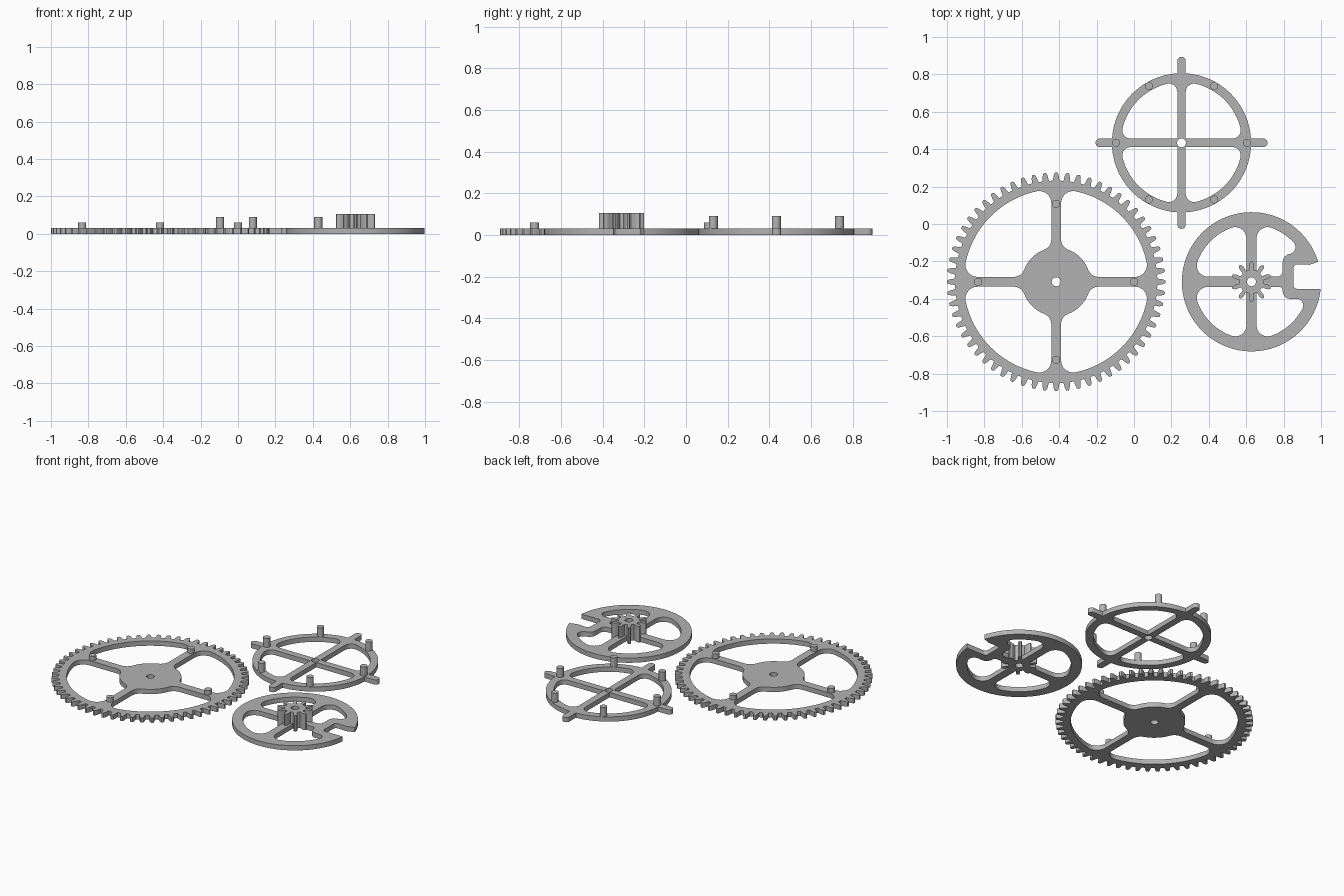
import bpy, bmesh
from math import pi, sin, cos, tan, atan2, sqrt, hypot
from mathutils import Vector

cube = bpy.data.objects.get("Cube")
if cube:
    bpy.data.objects.remove(cube, do_unlink=True)

THICK = 0.031
BORE = 0.024
PIN = 0.0215

grey = bpy.data.materials.new("plain grey")
grey.use_nodes = True
COLOUR = (0.45, 0.45, 0.45, 1)
grey.diffuse_color = COLOUR
grey.node_tree.nodes["Principled BSDF"].inputs["Base Color"].default_value = COLOUR


def arc(cx, cy, r, a, b, n=8):
    return [(cx + r * cos(a + (b - a) * i / n), cy + r * sin(a + (b - a) * i / n))
            for i in range(n + 1)]


def circle(r, n=32):
    return arc(0, 0, r, 0, 2 * pi, n)[:-1]


def turn(points, a):
    return [(x * cos(a) - y * sin(a), x * sin(a) + y * cos(a)) for x, y in points]


def swap(points):
    """Mirror across the diagonal, keeping the direction of travel."""
    return [(y, x) for x, y in reversed(points)]


def rounded(corner, before, after, r):
    """Fillet one corner between two straight edges."""
    c = Vector(corner)
    u = (Vector(before) - c).normalized()
    v = (Vector(after) - c).normalized()
    half = u.angle(v) / 2
    mid = c + (u + v).normalized() * r / sin(half)
    p, q = c + u * r / tan(half) - mid, c + v * r / tan(half) - mid
    a = atan2(p.y, p.x)
    sweep = (atan2(q.y, q.x) - a + pi) % (2 * pi) - pi
    return arc(mid.x, mid.y, r, a, a + sweep, 6)


def rim_fillet(rim, h, r):
    """Fillet between the line y = h and the inside of the rim circle."""
    cx, cy = sqrt((rim - r) ** 2 - (h + r) ** 2), h + r
    return arc(cx, cy, r, -pi / 2, atan2(cy, cx))


def hub_fillet(hub, h, r):
    """Fillet between the outside of the hub circle and the line y = h."""
    cx, cy = sqrt((hub + r) ** 2 - (h + r) ** 2), h + r
    return arc(cx, cy, r, atan2(cy, cx) + pi, 3 * pi / 2)


def along_rim(start, end, rim):
    """Join two fillets with the rim arc between them."""
    a, b = (atan2(p[1], p[0]) for p in (start[-1], end[0]))
    return start + arc(0, 0, rim, a, b, 24)[1:-1] + end


def window(rim, h, r, hub=None, hub_r=None):
    """Quarter opening between two spokes of half width h."""
    corner = rim_fillet(rim, h, r)
    loop = along_rim(corner, swap(corner), rim)
    if not hub:
        return loop + [(h, h)]
    flare = hub_fillet(hub, h, hub_r)
    a, b = (atan2(p[1], p[0]) for p in (swap(flare)[-1], flare[0]))
    return loop + swap(flare) + arc(0, 0, hub, a, b, 10)[1:-1] + flare


def gear_outline(n, profile, phase):
    """profile: (radius, half angle as share of the pitch), root to tip."""
    step = 2 * pi / n
    tooth = [(r, -w) for r, w in profile] + [(r, w) for r, w in reversed(profile)]
    return [(r * cos(phase + step * (i + w)), r * sin(phase + step * (i + w)))
            for i in range(n) for r, w in tooth]


def plate(name, loops, place, height=THICK):
    """Flat part from an outline and its openings."""
    curve = bpy.data.curves.new(name, 'CURVE')
    curve.dimensions = '2D'
    curve.fill_mode = 'BOTH'
    curve.extrude = height / 2
    for loop in loops:
        s = curve.splines.new('POLY')
        s.points.add(len(loop) - 1)
        for point, (x, y) in zip(s.points, loop):
            point.co = (x, y, 0, 1)
        s.use_cyclic_u = True
    obj = bpy.data.objects.new(name, curve)
    bpy.context.collection.objects.link(obj)
    obj.location = (*place, height / 2)
    bpy.ops.object.select_all(action='DESELECT')
    obj.select_set(True)
    bpy.context.view_layer.objects.active = obj
    bpy.ops.object.convert(target='MESH')
    obj = bpy.context.object
    bm = bmesh.new()
    bm.from_mesh(obj.data)
    bmesh.ops.remove_doubles(bm, verts=bm.verts, dist=1e-5)
    bmesh.ops.recalc_face_normals(bm, faces=bm.faces)
    bm.to_mesh(obj.data)
    bm.free()
    obj.data.materials.clear()
    obj.data.materials.append(grey)
    bpy.ops.object.shade_smooth_by_angle(angle=0.5)
    return obj


def pins(name, place, radius, count, top):
    for i in range(count):
        a = 2 * pi * i / count
        plate(f"{name}_{i + 1}", [circle(PIN, 24)],
              (place[0] + radius * cos(a), place[1] + radius * sin(a)), top)


# Large toothed wheel with four flared spokes
big = (-0.416, -0.309)
teeth = [(0.541, 0.32), (0.55, 0.28), (0.566, 0.23), (0.578, 0.17), (0.584, 0.1)]
opening = window(0.495, 0.026, 0.065, 0.183, 0.06)
plate("large_gear", [gear_outline(60, teeth, pi / 2), circle(BORE)]
      + [turn(opening, k * pi / 2) for k in range(4)], big)
pins("gear_pin", big, 0.417, 4, 0.06)

# Ring whose four spokes run out past the rim
ring = (0.254, 0.434)
RIM, HALF, REACH = 0.372, 0.0225, 0.46
edge = atan2(HALF, RIM)
quarter = (arc(REACH - HALF, 0, HALF, -pi / 2, pi / 2, 12)
           + arc(0, 0, RIM, edge, pi / 2 - edge, 24))
opening = window(0.325, HALF, 0.045)
plate("spoked_ring", [[p for k in range(4) for p in turn(quarter, k * pi / 2)], circle(BORE)]
      + [turn(opening, k * pi / 2) for k in range(4)], ring)
pins("ring_pin", ring, 0.35, 6, 0.09)

# Notched disc: outline with a slot cut into its right side
disc = (0.628, -0.309)
RIM, INNER, HALF = 0.372, 0.308, 0.027
SLOT, LOW, HIGH = 0.225, -0.038, 0.091
start, end = (sqrt(RIM ** 2 - 0.107 ** 2), 0.107), (sqrt(RIM ** 2 - LOW ** 2), LOW)
outline = arc(0, 0, RIM, atan2(start[1], start[0]), 2 * pi + atan2(end[1], end[0]), 96)
outline += rounded((SLOT, LOW), end, (SLOT, HIGH), 0.02)
outline += rounded((SLOT, HIGH), (SLOT, LOW), start, 0.02)
outline += [(0.31, HIGH)]


def stepped_window(h, low_r, high_r):
    """Opening that steps around the wall of the slot."""
    wall = 0.167
    loop = [(HALF, HALF)]
    loop += rounded((wall, HALF), (HALF, HALF), (wall, h), low_r)
    loop += rounded((wall, h), (wall, HALF), (INNER, h), high_r)
    return loop + along_rim(rim_fillet(INNER, h, 0.035),
                            swap(rim_fillet(INNER, HALF, 0.06)), INNER)


upper = stepped_window(0.15, 0.03, 0.045)
lower = [(x, -y) for x, y in stepped_window(0.091, 0.02, 0.04)]
opening = window(INNER, HALF, 0.06)
plate("notched_disc", [outline, circle(BORE), upper, lower,
                       turn(opening, pi / 2), turn(opening, pi)], disc)

# Small pinion standing on the disc
leaves = [(0.064, 0.28), (0.07, 0.23), (0.082, 0.23), (0.094, 0.2), (0.103, 0.13), (0.108, 0.06)]
plate("pinion", [gear_outline(10, leaves, pi / 2), circle(BORE)], disc, 0.105)
